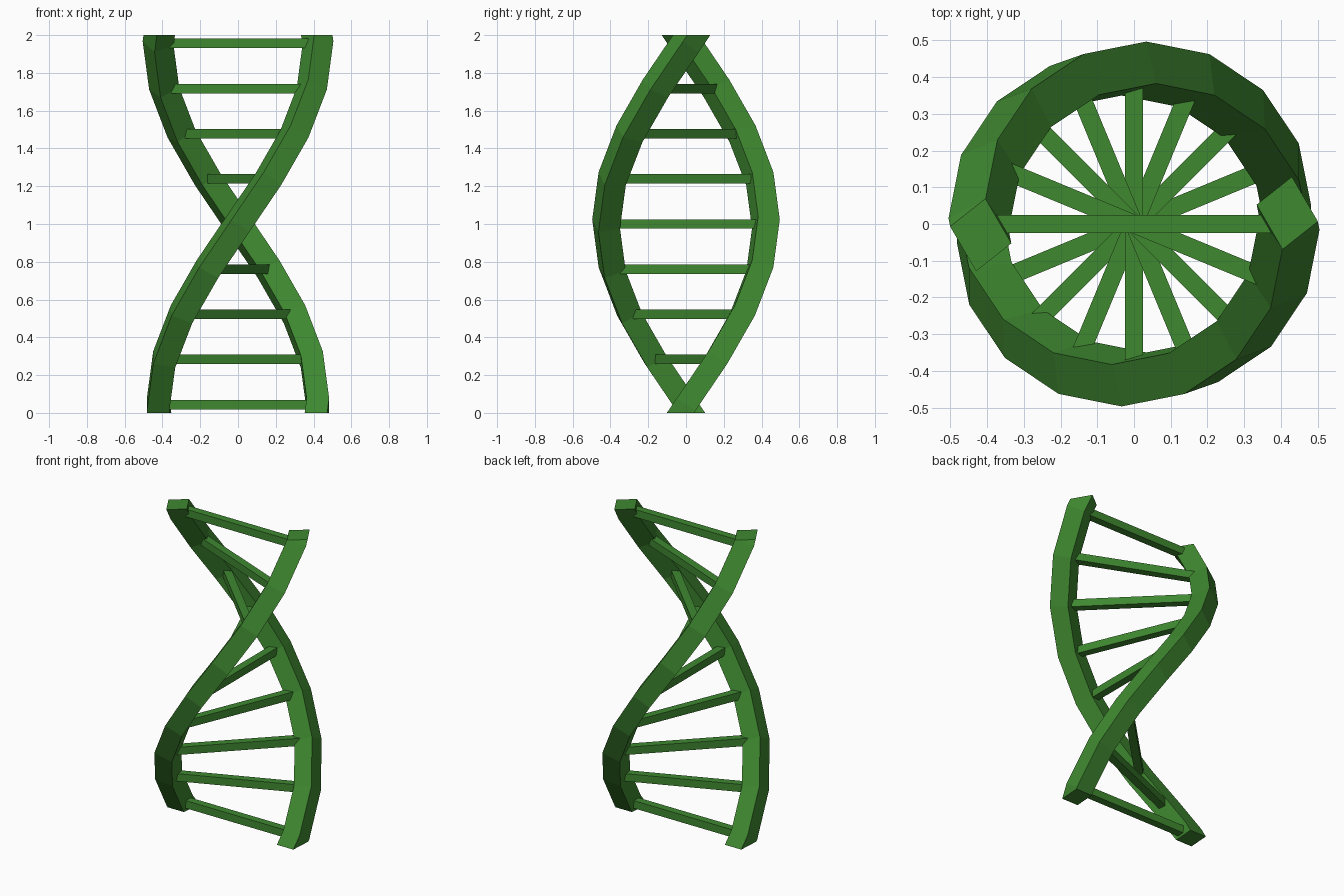
import bpy, bmesh
from math import sin, cos, radians, atan2
from mathutils import Vector, Matrix

if "Cube" in bpy.data.objects:
    bpy.data.objects.remove(bpy.data.objects["Cube"])

STEP = radians(22.5)      # turn per rung
RISE = 0.239              # height per rung
R, CORNER = 0.423, 0.084  # strand radius, half diagonal of its square section
LEAN = atan2(2 * R * sin(STEP / 2), RISE)

green = bpy.data.materials.new("green")
green.diffuse_color = (0.05, 0.25, 0.03, 1)
green.use_nodes = True
green.node_tree.nodes["Principled BSDF"].inputs["Base Color"].default_value = green.diffuse_color


def add_object(name, bm):
    bmesh.ops.recalc_face_normals(bm, faces=bm.faces)
    me = bpy.data.meshes.new(name)
    bm.to_mesh(me)
    bm.free()
    me.materials.append(green)
    ob = bpy.data.objects.new(name, me)
    bpy.context.collection.objects.link(ob)


# helical strand: square section carried along the path without twisting
def strand(name, start):
    bm = bmesh.new()
    rings = []
    for k in range(-5, 6):
        a = start + k * STEP
        out = Vector((cos(a), sin(a), 0))
        along = Vector((-sin(a), cos(a), 0))
        back = Vector((0, 0, sin(LEAN))) - along * cos(LEAN)
        centre = out * R + Vector((0, 0, 1 + k * RISE))
        roll = radians(29) + k * STEP * cos(LEAN)
        ring = []
        for j in range(4):
            p = roll + radians(90 * j)
            ring.append(bm.verts.new(centre + CORNER * (out * cos(p) + back * sin(p))))
        rings.append(ring)
    for r0, r1 in zip(rings, rings[1:]):
        for j in range(4):
            n = (j + 1) % 4
            bm.faces.new((r0[j], r0[n], r1[n], r1[j]))
    # flat cuts at the foot and the top
    for z, up in ((0, -1), (2, 1)):
        bmesh.ops.bisect_plane(bm, geom=bm.verts[:] + bm.edges[:] + bm.faces[:],
                               plane_co=(0, 0, z), plane_no=(0, 0, up), clear_outer=True)
        bmesh.ops.holes_fill(bm, edges=[e for e in bm.edges if e.is_boundary and
                                        all(abs(v.co.z - z) < 1e-4 for v in e.verts)])
    add_object(name, bm)


strand("strand_a", radians(90))
strand("strand_b", radians(270))

# rungs joining the strands
for k in range(-4, 5):
    bm = bmesh.new()
    m = (Matrix.Translation((0, 0, 1 + k * RISE)) @ Matrix.Rotation(radians(90) + k * STEP, 4, 'Z')
         @ Matrix.Diagonal((0.745, 0.05, 0.05, 1)))
    bmesh.ops.create_cube(bm, size=1, matrix=m)
    add_object(f"rung_{k + 5}", bm)
